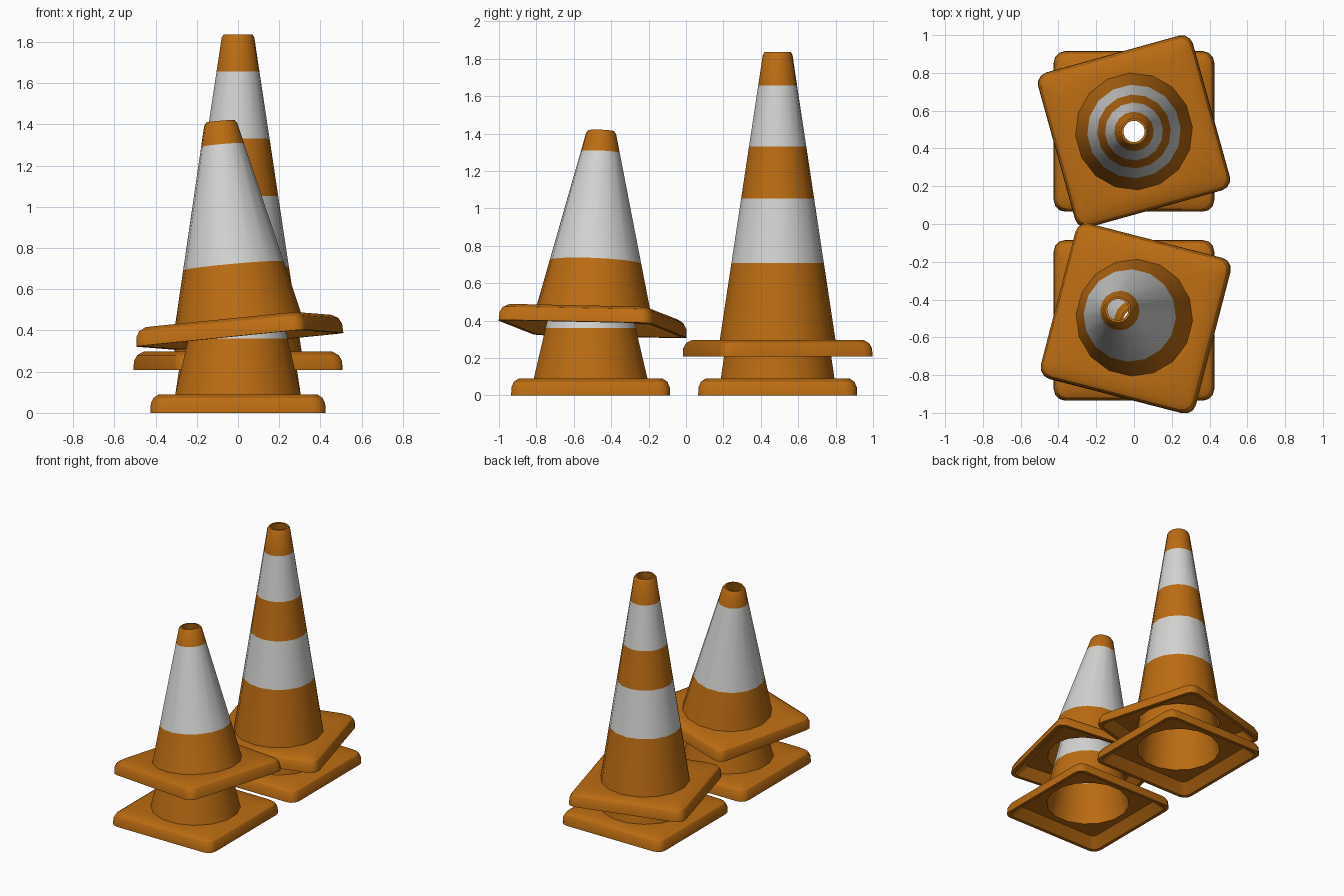
import bpy, bmesh
from math import sin, cos, pi, radians
from mathutils import Matrix, Vector

if "Cube" in bpy.data.objects:
    bpy.data.objects.remove(bpy.data.objects["Cube"], do_unlink=True)


def make_material(name, rgb):
    m = bpy.data.materials.new(name)
    m.use_nodes = True
    m.diffuse_color = (*rgb, 1)
    m.node_tree.nodes["Principled BSDF"].inputs["Base Color"].default_value = (*rgb, 1)
    return m


ORANGE = make_material("orange rubber", (0.5, 0.15, 0.006))
WHITE = make_material("white band", (0.65, 0.65, 0.64))
SIDES = 16
BASE_R, TIP_R, BASE_H, WALL = 0.31, 0.077, 0.09, 0.016


def circle(r, z):
    return [Vector((r * cos(a), r * sin(a), z))
            for a in ((k + 0.5) * 2 * pi / SIDES for k in range(SIDES))]


def square(half, z, corner=0.06):
    # rounded square with four points on each corner
    pts = []
    for q in range(4):
        mid = pi / 4 + q * pi / 2
        d = (half - corner) * 2 ** 0.5
        for k in range(4):
            a = q * pi / 2 + k * pi / 6
            pts.append(Vector((d * cos(mid) + corner * cos(a),
                               d * sin(mid) + corner * sin(a), z)))
    return pts


def traffic_cone(name, height, bands, matrix):
    def radius(z):
        return BASE_R + (TIP_R - BASE_R) * (z - BASE_H) / (height - BASE_H)

    cuts = [z for band in bands for z in band]
    # outer skin: skirt, plate, body, rounded tip
    loops = [square(0.425, 0), square(0.423, 0.045), square(0.41, 0.073),
             square(0.385, BASE_H), circle(BASE_R, BASE_H)]
    loops += [circle(radius(z), z) for z in cuts + [height - 0.015]]
    loops += [circle(TIP_R - 0.008, height), circle(TIP_R - 0.02, height)]
    # inner skin: back down the hollow body and under the plate
    loops += [circle(radius(z) - WALL, z) for z in reversed(cuts)]
    loops += [circle(BASE_R - WALL, 0.065), square(0.34, 0.065, 0.04), square(0.4, 0, 0.05)]

    bm = bmesh.new()
    rings = [[bm.verts.new(p) for p in loop] for loop in loops]
    for i, a in enumerate(rings):
        b = rings[(i + 1) % len(rings)]
        for k in range(SIDES):
            n = (k + 1) % SIDES
            f = bm.faces.new((a[k], a[n], b[n], b[k]))
            z = f.calc_center_median().z
            f.material_index = int(any(lo < z < hi for lo, hi in bands))
    bmesh.ops.recalc_face_normals(bm, faces=bm.faces)
    mesh = bpy.data.meshes.new(name)
    bm.to_mesh(mesh)
    bm.free()
    mesh.materials.append(ORANGE)
    mesh.materials.append(WHITE)
    ob = bpy.data.objects.new(name, mesh)
    bpy.context.collection.objects.link(ob)
    ob.matrix_world = matrix
    bpy.ops.object.select_all(action='DESELECT')
    ob.select_set(True)
    bpy.context.view_layer.objects.active = ob
    bpy.ops.object.shade_smooth_by_angle(angle=radians(30))


def place(x, y, z, turn=0, axis=(0, 0, 1)):
    lean = Vector((0, 0, 1)).rotation_difference(Vector(axis)).to_matrix().to_4x4()
    return Matrix.Translation((x, y, z)) @ lean @ Matrix.Rotation(radians(turn), 4, 'Z')


TALL = (1.63, [(0.5, 0.845), (1.125, 1.45)])
SHORT = (1.065, [(0.36, 0.95)])

# Rear stack of tall cones, front stack of short cones with a leaning top one
traffic_cone("tall_cone_lower", *TALL, place(0, 0.49, 0))
traffic_cone("tall_cone_upper", *TALL, place(0, 0.49, 0.207, 15.5))
traffic_cone("short_cone_lower", *SHORT, place(0, -0.51, 0))
traffic_cone("short_cone_upper", *SHORT, place(0.01, -0.5, 0.355, -14.5, (-0.09, 0.044, 1)))
